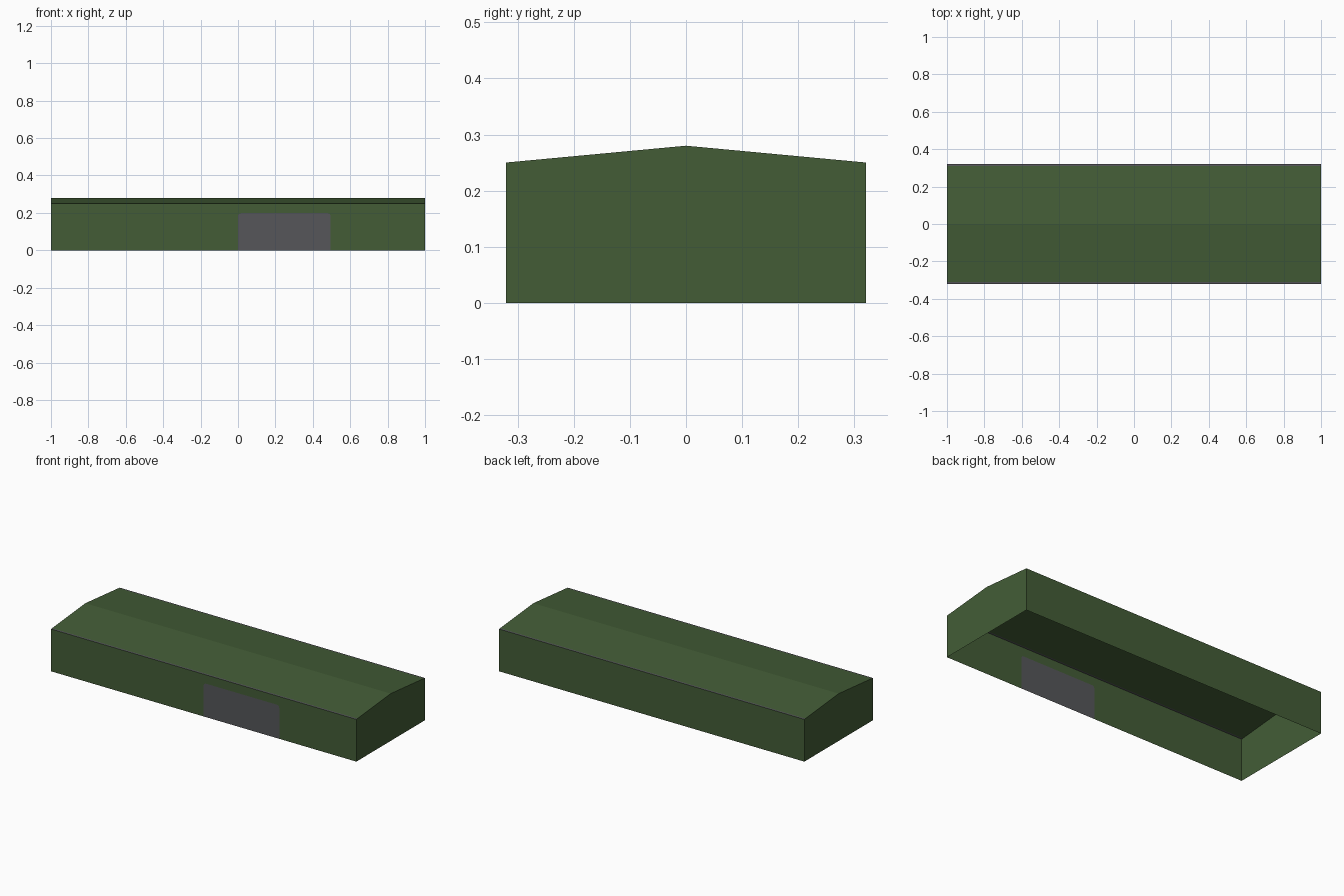
import bpy, bmesh, math

if "Cube" in bpy.data.objects:
    bpy.data.objects.remove(bpy.data.objects["Cube"])

L, W, EAVE, RIDGE = 1.0, 0.321, 0.25, 0.28   # half length, half width, heights
TRIM = 0.01                                  # width of grey eave strip


def material(name, rgb):
    m = bpy.data.materials.new(name)
    m.diffuse_color = (*rgb, 1)
    m.use_nodes = True
    m.node_tree.nodes["Principled BSDF"].inputs["Base Color"].default_value = m.diffuse_color
    return m


green = material("dark green cladding", (0.056, 0.108, 0.037))
grey = material("grey door and trim", (0.092, 0.094, 0.100))


def sheet(name, faces, mat):
    """One object made of flat polygons given as point lists."""
    bm = bmesh.new()
    for pts in faces:
        bm.faces.new([bm.verts.new(p) for p in pts])
    bmesh.ops.remove_doubles(bm, verts=bm.verts, dist=1e-5)
    me = bpy.data.meshes.new(name)
    bm.to_mesh(me)
    bm.free()
    me.materials.append(mat)
    ob = bpy.data.objects.new(name, me)
    bpy.context.collection.objects.link(ob)
    return ob


# door outline: rounded top corners, open at the ground, left to right
X0, X1, H, R = 0.0, 0.495, 0.198, 0.015
arc = [i * math.pi / 8 for i in range(5)]
door = [(X0, 0)]
door += [(X0 + R - R * math.cos(a), H - R + R * math.sin(a)) for a in arc]
door += [(X1 - R + R * math.sin(a), H - R + R * math.cos(a)) for a in arc]
door += [(X1, 0)]
door3 = [(x, -W, z) for x, z in door]

# front wall with the door opening cut out, door filling it flush
sheet("front_wall", [[(-L, -W, 0)] + door3 +
                     [(L, -W, 0), (L, -W, EAVE), (-L, -W, EAVE)]], green)
sheet("door", [door3[::-1]], grey)

# back wall
sheet("back_wall", [[(L, W, 0), (-L, W, 0), (-L, W, EAVE), (L, W, EAVE)]], green)

# gable end walls
for s, name in ((1, "right_end_wall"), (-1, "left_end_wall")):
    pts = [(s * L, -W, 0), (s * L, W, 0), (s * L, W, EAVE),
           (s * L, 0, RIDGE), (s * L, -W, EAVE)]
    sheet(name, [pts[::s]], green)

# roof slopes with a narrow grey strip along each eave
y = W - TRIM
z = EAVE + (RIDGE - EAVE) * TRIM / W
for s, name in ((-1, "front"), (1, "back")):
    slope = [(-L, s * y, z), (L, s * y, z), (L, 0, RIDGE), (-L, 0, RIDGE)]
    strip = [(-L, s * W, EAVE), (L, s * W, EAVE), (L, s * y, z), (-L, s * y, z)]
    sheet(name + "_roof_slope", [slope[::-s]], green)
    sheet(name + "_eave_trim", [strip[::-s]], grey)
